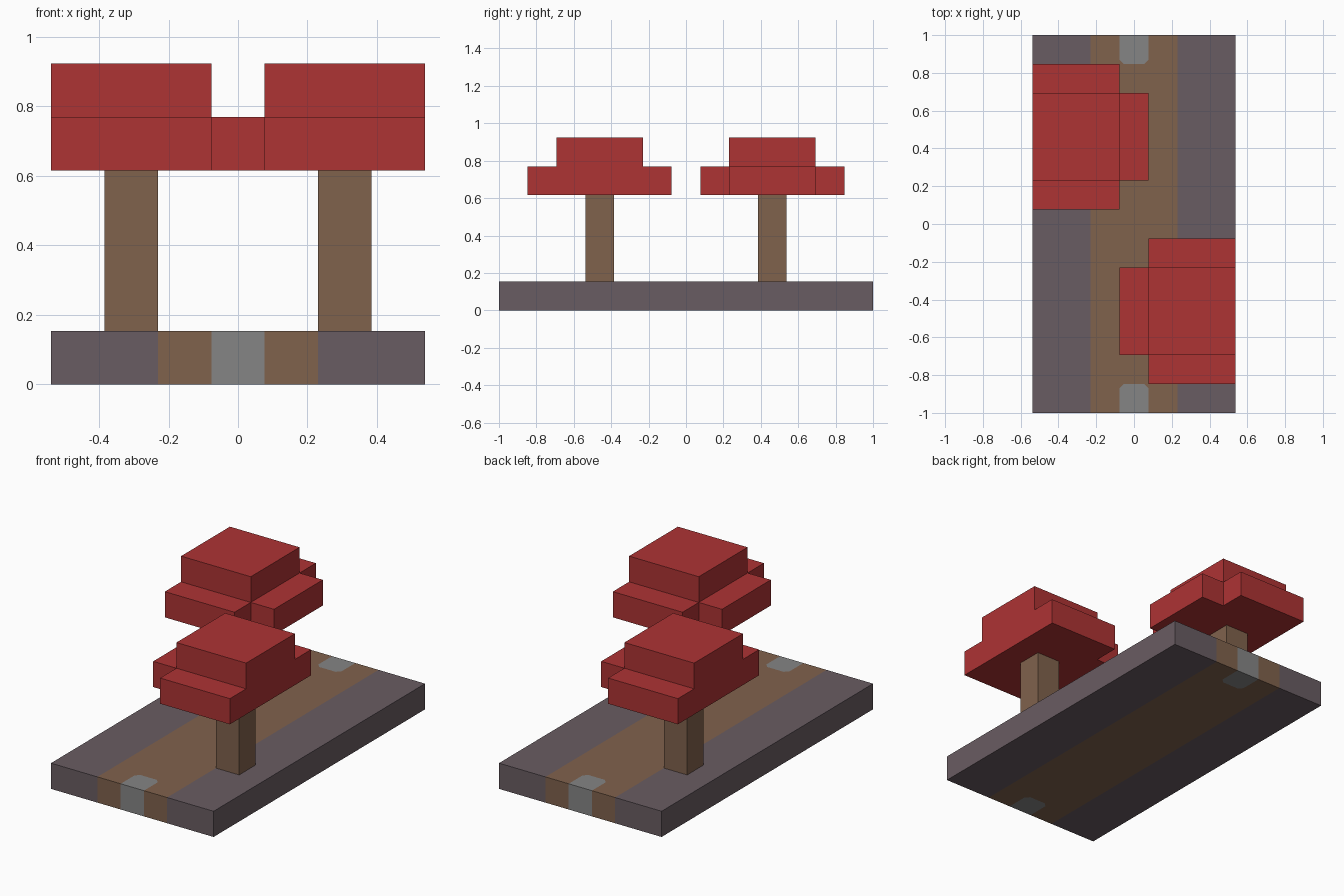
import bpy
import bmesh

U = 1 / 13  # one block unit

old = bpy.data.objects.get("Cube")
if old:
    bpy.data.objects.remove(old, do_unlink=True)


def material(name, rgb):
    mat = bpy.data.materials.new(name)
    mat.use_nodes = True
    mat.diffuse_color = (*rgb, 1)
    mat.node_tree.nodes["Principled BSDF"].inputs["Base Color"].default_value = (*rgb, 1)
    return mat


RED = material("red leaves", (0.42, 0.033, 0.034))
BROWN = material("brown wood", (0.216, 0.122, 0.073))
PURPLE = material("purple grey ground", (0.141, 0.107, 0.122))
GREY = material("grey stone", (0.235, 0.235, 0.235))


def finish(name, bm, mats):
    bmesh.ops.recalc_face_normals(bm, faces=bm.faces)
    mesh = bpy.data.meshes.new(name)
    bm.to_mesh(mesh)
    bm.free()
    for mat in mats:
        mesh.materials.append(mat)
    obj = bpy.data.objects.new(name, mesh)
    bpy.context.collection.objects.link(obj)
    return obj


def prism(points, z0, z1):
    """Extrude an outline, given in block units, from z0 to z1."""
    bm = bmesh.new()
    face = bm.faces.new([bm.verts.new((x * U, y * U, z0 * U)) for x, y in points])
    new = bmesh.ops.extrude_face_region(bm, geom=[face])["geom"]
    top = [v for v in new if isinstance(v, bmesh.types.BMVert)]
    bmesh.ops.translate(bm, verts=top, vec=(0, 0, (z1 - z0) * U))
    return bm


def rect(x0, x1, y0, y1):
    return [(x0, y0), (x1, y0), (x1, y1), (x0, y1)]


def cut(bm, faces, co, normal):
    """Split the given faces along a plane."""
    edges = {e for f in faces for e in f.edges}
    verts = {v for f in faces for v in f.verts}
    bmesh.ops.bisect_plane(bm, geom=[*verts, *edges, *faces], dist=1e-5,
                           plane_co=[c * U for c in co], plane_no=normal)


def in_patch(face):
    c = face.calc_center_median() / U
    return abs(c.x) < 1 and abs(c.y) > 11


# Ground slab, cut along the path and the stone patches
base = prism(rect(-7, 7, -13, 13), 0, 2)
for x in (-3, -1, 1, 3):
    cut(base, base.faces[:], (x, 0, 0), (1, 0, 0))
for y in (-11, 11):
    cut(base, base.faces[:], (0, y, 0), (0, 1, 0))

# Clipped inner corners of the stone patches
CLIP = 0.3
for sx in (-1, 1):
    for sy in (-1, 1):
        flat = [f for f in base.faces if in_patch(f) and abs(f.normal.z) > 0.5
                and f.calc_center_median().y * sy > 0]
        cut(base, flat, (sx * (1 - CLIP), sy * 11, 0), (sx, -sy, 0))

# Colour the slab by position
for f in base.faces:
    c = f.calc_center_median() / U
    stone = in_patch(f) and abs(c.x) - abs(c.y) < -10 - CLIP
    f.material_index = 2 if stone else 1 if abs(c.x) < 3 else 0
finish("ground_slab", base, [PURPLE, BROWN, GREY])

# Two trees, the second turned half way round the centre
for s, label in ((1, "front_left"), (-1, "back_right")):
    def turn(points):
        return [(x * s, y * s) for x, y in points]

    finish(label + "_trunk", prism(turn(rect(3, 5, -7, -5)), 2, 8), [BROWN])

    # Wide lower leaves with an arm toward the path
    outline = [(7, -11), (7, -1), (1, -1), (1, -3), (-1, -3), (-1, -9), (1, -9), (1, -11)]
    finish(label + "_lower_leaves", prism(turn(outline), 8, 10), [RED])

    finish(label + "_upper_leaves", prism(turn(rect(1, 7, -9, -3)), 10, 12), [RED])
